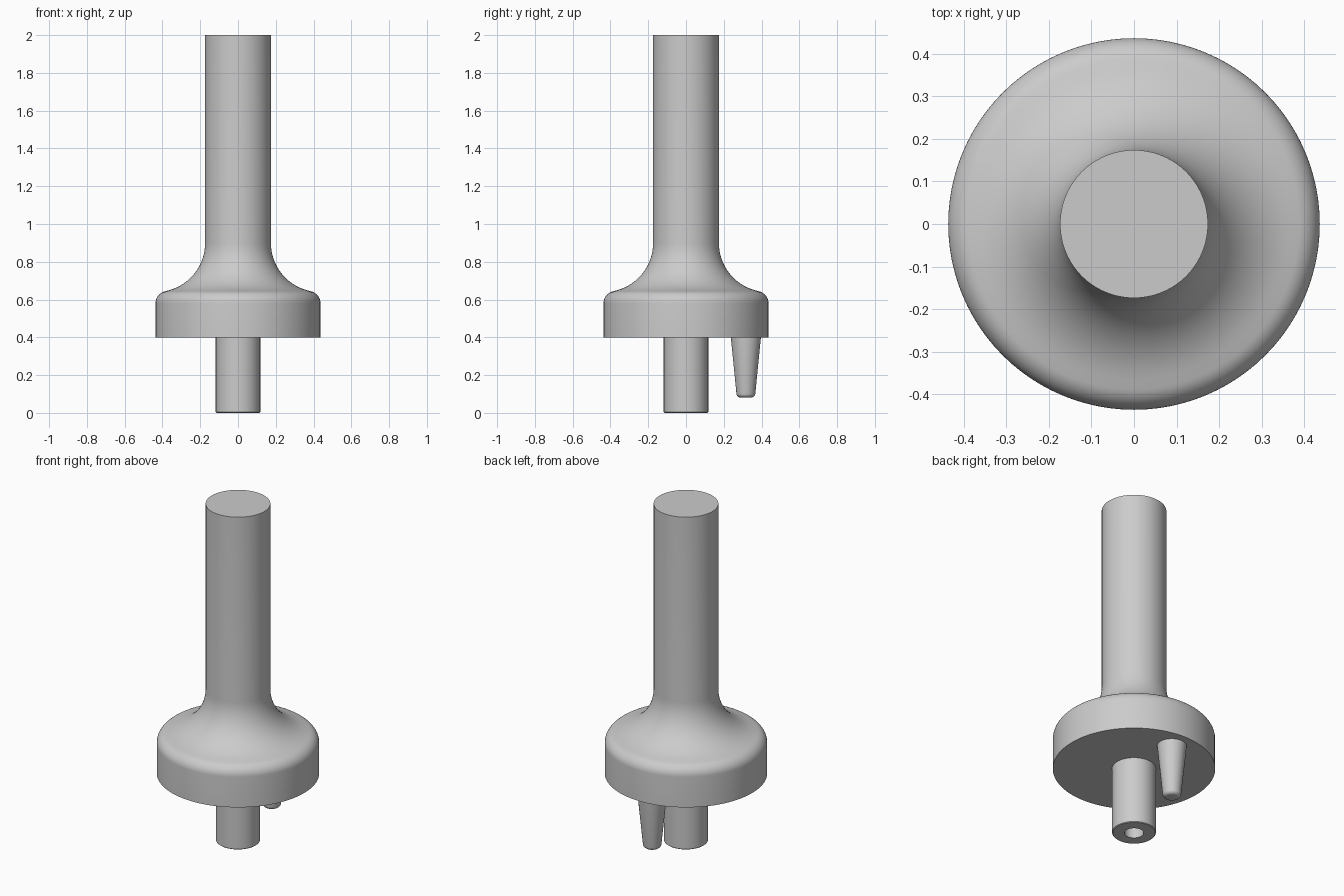
import bpy, bmesh, math
from mathutils import Matrix

cube = bpy.data.objects.get("Cube")
if cube:
    bpy.data.objects.remove(cube, do_unlink=True)

grey = bpy.data.materials.new("plain_grey")
grey.use_nodes = True
COLOR = (0.6, 0.6, 0.6, 1.0)
grey.diffuse_color = COLOR
grey.node_tree.nodes["Principled BSDF"].inputs["Base Color"].default_value = COLOR


def arc(cx, cz, radius, start, end, steps):
    """Points (r, z) along an arc, angles in degrees."""
    pts = []
    for i in range(steps + 1):
        a = math.radians(start + (end - start) * i / steps)
        pts.append((cx + radius * math.cos(a), cz + radius * math.sin(a)))
    return pts


def lathe(name, profile, segments, location=(0, 0, 0)):
    """Spin a profile that starts and ends on the z axis into a closed solid."""
    bm = bmesh.new()
    verts = [bm.verts.new((r, 0, z)) for r, z in profile]
    edges = [bm.edges.new(pair) for pair in zip(verts, verts[1:])]
    bmesh.ops.spin(bm, geom=verts + edges, cent=(0, 0, 0), axis=(0, 0, 1),
                   angle=2 * math.pi, steps=segments, use_merge=True)
    bmesh.ops.remove_doubles(bm, verts=bm.verts, dist=1e-5)
    bmesh.ops.recalc_face_normals(bm, faces=bm.faces)
    mesh = bpy.data.meshes.new(name)
    bm.to_mesh(mesh)
    bm.free()
    mesh.materials.append(grey)
    obj = bpy.data.objects.new(name, mesh)
    obj.location = location
    bpy.context.collection.objects.link(obj)
    bpy.ops.object.select_all(action='DESELECT')
    obj.select_set(True)
    bpy.context.view_layer.objects.active = obj
    bpy.ops.object.shade_smooth_by_angle(angle=math.radians(35))
    return obj


# Flanged body: disc with rounded shoulder, flared neck and long shaft
body = [(0, 0.4), (0.437, 0.4)]
body += arc(0.372, 0.58, 0.065, 0, 75, 10)
body += arc(0.434, 0.90, 0.26, 255, 180, 16)
body += [(0.174, 2.0), (0, 2.0)]
lathe("flanged_shaft", body, 96)

# Lower spigot with a blind bore in its end
lathe("lower_spigot", [(0, 0.405), (0.118, 0.405), (0.118, 0.004), (0.114, 0),
                       (0.052, 0), (0.052, 0.3), (0, 0.3)], 64)

# Tapered locating pin with rounded tip, behind the spigot
pin = [(0, 0.405), (0.08, 0.405)]
pin += arc(0.028, 0.103, 0.022, -5, -90, 6)
pin += [(0, 0.081)]
lathe("locating_pin", pin, 40, (0, 0.317, 0))
